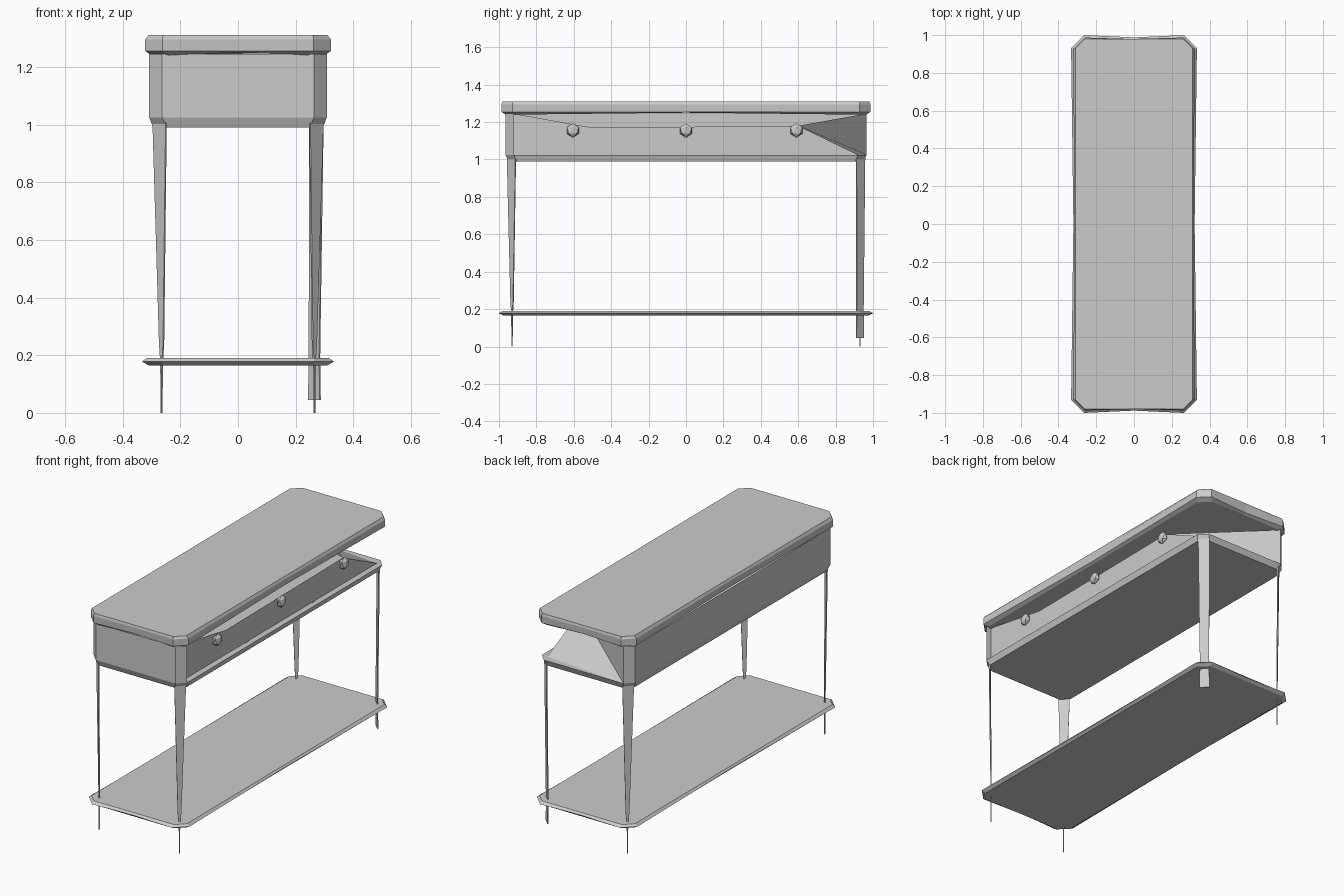
import bpy, bmesh
from mathutils import Vector

cube = bpy.data.objects.get("Cube")
if cube:
    bpy.data.objects.remove(cube, do_unlink=True)

GREY = 0.6
mat = bpy.data.materials.new("plain grey")
mat.use_nodes = True
mat.diffuse_color = (GREY, GREY, GREY, 1)
mat.node_tree.nodes["Principled BSDF"].inputs["Base Color"].default_value = (GREY, GREY, GREY, 1)


def finish(name, bm, recalc=True):
    if recalc:
        bmesh.ops.recalc_face_normals(bm, faces=bm.faces)
    mesh = bpy.data.meshes.new(name)
    bm.to_mesh(mesh)
    bm.free()
    mesh.materials.append(mat)
    obj = bpy.data.objects.new(name, mesh)
    bpy.context.collection.objects.link(obj)
    return obj


def outline(hx, hy, cut, z, pull=0.0, lift=0.0):
    """Rectangle with cut corners; the middle of each side may be pulled in and lifted."""
    pts = []
    for sx, sy in ((1, 1), (-1, 1), (-1, -1), (1, -1)):
        a = Vector((sx * hx, sy * (hy - cut), z))
        b = Vector((sx * (hx - cut), sy * hy, z))
        if sx * sy > 0:
            pts += [a, b, Vector((0, sy * (hy - pull), z + lift))]
        else:
            pts += [b, a, Vector((sx * (hx - pull), 0, z + lift))]
    return pts


def loft(name, rings, cap_top=True):
    bm = bmesh.new()
    loops = [[bm.verts.new(p) for p in ring] for ring in rings]
    for low, high in zip(loops, loops[1:]):
        n = len(low)
        for i in range(n):
            j = (i + 1) % n
            bm.faces.new((low[i], low[j], high[j], high[i]))
    bm.faces.new(loops[0][::-1])
    if cap_top:
        bm.faces.new(loops[-1])
    return finish(name, bm)


def panels(name, polygons):
    bm = bmesh.new()
    for poly in polygons:
        bm.faces.new([bm.verts.new(p) for p in poly])
    return finish(name, bm, recalc=False)


def upright(a, b, low, high):
    return [(*a, low), (*b, low), (*b, high), (*a, high)]


# Table top with a moulded edge and bottom shelf with a pointed edge
loft("table_top", [outline(0.30, 0.965, 0.06, 1.24, 0.01, 0.01),
                   outline(0.322, 0.987, 0.06, 1.255, 0.015),
                   outline(0.322, 0.987, 0.06, 1.295, 0.008),
                   outline(0.31, 0.98, 0.05, 1.31)])
loft("lower_shelf", [outline(0.31, 0.975, 0.05, 0.165),
                     outline(0.333, 1.0, 0.07, 0.178, 0.012),
                     outline(0.315, 0.98, 0.05, 0.19)])

# Drawer case: base tray and walls
HX, HY, CUT = 0.308, 0.965, 0.045
BASE, RIM, TOP = 0.99, 1.025, 1.245
FRONT = 0.272
loft("case_base", [outline(0.295, 0.95, CUT, BASE), outline(HX, HY, CUT, RIM)], cap_top=False)
ix, iy = HX - CUT, HY - CUT
post_in = (FRONT, -iy)
panels("case_walls", [
    upright((-ix, -HY), (ix, -HY), RIM, TOP),
    upright((ix, -HY), (HX, -iy), RIM, TOP),
    upright((HX, -iy), post_in, RIM, TOP),
    upright((-HX, -iy), (-ix, -HY), RIM, TOP),
    upright((-HX, iy), (-HX, -iy), RIM, TOP),
    upright((-ix, HY), (-HX, iy), RIM, TOP),
])

# Drawer front with its ledge, and the sloping end that joins its low corner
peak = (FRONT, 0.6, 1.18)
corner = (FRONT, iy, RIM)
panels("drawer_front", [
    [(FRONT, -iy, RIM), corner, peak, (FRONT, -0.5, 1.17), (FRONT, -iy, TOP)],
    [(HX, -iy, RIM), (HX, iy, RIM), corner, (FRONT, -iy, RIM)],
])
panels("sloping_end", [
    [corner, (-ix, HY, RIM), peak],
    [peak, (-ix, HY, RIM), (-ix, HY, TOP)],
    [(HX, iy, RIM), (ix, HY, RIM), corner],
    [(ix, HY, RIM), (-ix, HY, RIM), corner],
])

# Slanted drawer edge strips
for name, y0, y1, y2 in (("strip_near", -0.44, -0.32, -0.29), ("strip_far", 0.5, 0.33, 0.30)):
    x = FRONT + 0.004
    tri = [(x, y0, 1.12), (x, y1, RIM), (x, y2, RIM)]
    panels(name, [tri if y0 < 0 else tri[::-1]])

# Faceted knobs
for name, y in (("knob_near", -0.605), ("knob_middle", 0.0), ("knob_far", 0.59)):
    bm = bmesh.new()
    bmesh.ops.create_icosphere(bm, subdivisions=1, radius=0.038)
    bmesh.ops.scale(bm, vec=(0.55, 1, 1), verts=bm.verts)
    bmesh.ops.translate(bm, vec=(0.288, y, 1.155), verts=bm.verts)
    finish(name, bm)


# Blade legs, each set across its corner
def leg(name, sx, sy, stations):
    out = Vector((sx, sy, 0)).normalized() * 0.003
    across = Vector((sx, -sy, 0))
    rings = []
    for z, half, shift in stations:
        mid = Vector((sx * (0.265 + shift), sy * (0.93 + shift * 0.5), z))
        w = across * half
        rings.append([mid + w + out, mid - w + out, mid - w - out, mid + w - out])
    loft(name, rings)


SPIKE = [(0.0, 0.001, 0), (0.18, 0.003, 0), (0.24, 0.007, 0), (1.02, 0.023, 0.007)]
FOOT = [(0.045, 0.02, 0), (0.2, 0.018, 0), (1.02, 0.023, 0.007)]
leg("front_right_leg", -1, -1, SPIKE)
leg("front_left_leg", 1, -1, SPIKE)
leg("back_right_leg", -1, 1, SPIKE)
leg("back_left_leg", 1, 1, FOOT)
